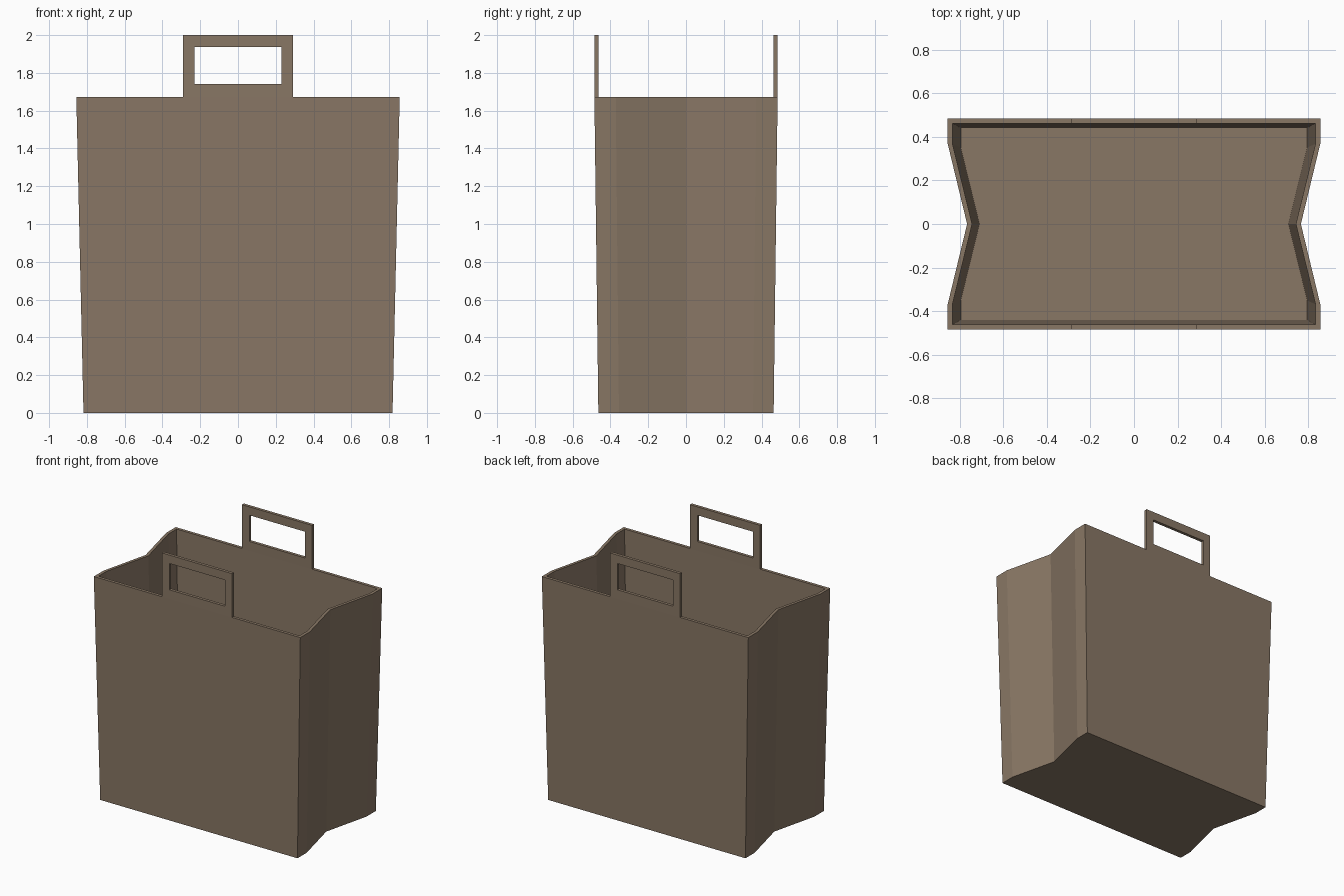
import bpy, bmesh

if "Cube" in bpy.data.objects:
    bpy.data.objects.remove(bpy.data.objects["Cube"])

paper = bpy.data.materials.new("brown_paper")
paper.diffuse_color = (0.25, 0.185, 0.13, 1)
paper.use_nodes = True
paper.node_tree.nodes["Principled BSDF"].inputs["Base Color"].default_value = paper.diffuse_color

RIM_Z, TOP_Z, WALL = 1.672, 2.0, 0.023


def finish(bm, name):
    bmesh.ops.recalc_face_normals(bm, faces=bm.faces)
    mesh = bpy.data.meshes.new(name)
    bm.to_mesh(mesh)
    bm.free()
    mesh.materials.append(paper)
    obj = bpy.data.objects.new(name, mesh)
    bpy.context.collection.objects.link(obj)
    return obj


def outline(hx, hy, notch_x, shoulder_y):
    """Rectangle whose short sides fold inwards at the middle."""
    right = [(hx, -hy), (hx, -shoulder_y), (notch_x, 0), (hx, shoulder_y), (hx, hy)]
    return right + [(-x, -y) for x, y in right]


# Bag body: outer bottom -> outer rim -> inner rim -> inner floor
bm = bmesh.new()
levels = [
    (0.0, outline(0.818, 0.464, 0.732, 0.355)),
    (RIM_Z, outline(0.856, 0.485, 0.766, 0.372)),
    (RIM_Z, outline(0.856 - WALL, 0.485 - WALL, 0.766 - WALL, 0.368)),
    (0.02, outline(0.818 - WALL, 0.464 - WALL, 0.732 - WALL, 0.351)),
]
rings = [[bm.verts.new((x, y, z)) for x, y in pts] for z, pts in levels]
for a, b in zip(rings, rings[1:]):
    n = len(a)
    for i in range(n):
        j = (i + 1) % n
        bm.faces.new((a[i], a[j], b[j], b[i]))
bm.faces.new(rings[0][::-1])
bm.faces.new(rings[-1])
finish(bm, "bag_body")


# Handles: flat rectangular frames standing on the long rims
def handle(name, y0):
    bm = bmesh.new()

    def rect(hx, z0, z1):
        return [bm.verts.new((x, y0, z)) for x, z in
                ((-hx, z0), (hx, z0), (hx, z1), (-hx, z1))]

    outer, hole = rect(0.29, RIM_Z, TOP_Z), rect(0.23, 1.74, 1.937)
    faces = [bm.faces.new((outer[i], outer[(i + 1) % 4], hole[(i + 1) % 4], hole[i]))
             for i in range(4)]
    ext = bmesh.ops.extrude_face_region(bm, geom=faces, use_keep_orig=True)
    moved = [v for v in ext["geom"] if isinstance(v, bmesh.types.BMVert)]
    bmesh.ops.translate(bm, verts=moved, vec=(0, WALL, 0))
    finish(bm, name)


handle("front_handle", -0.485)
handle("back_handle", 0.485 - WALL)
